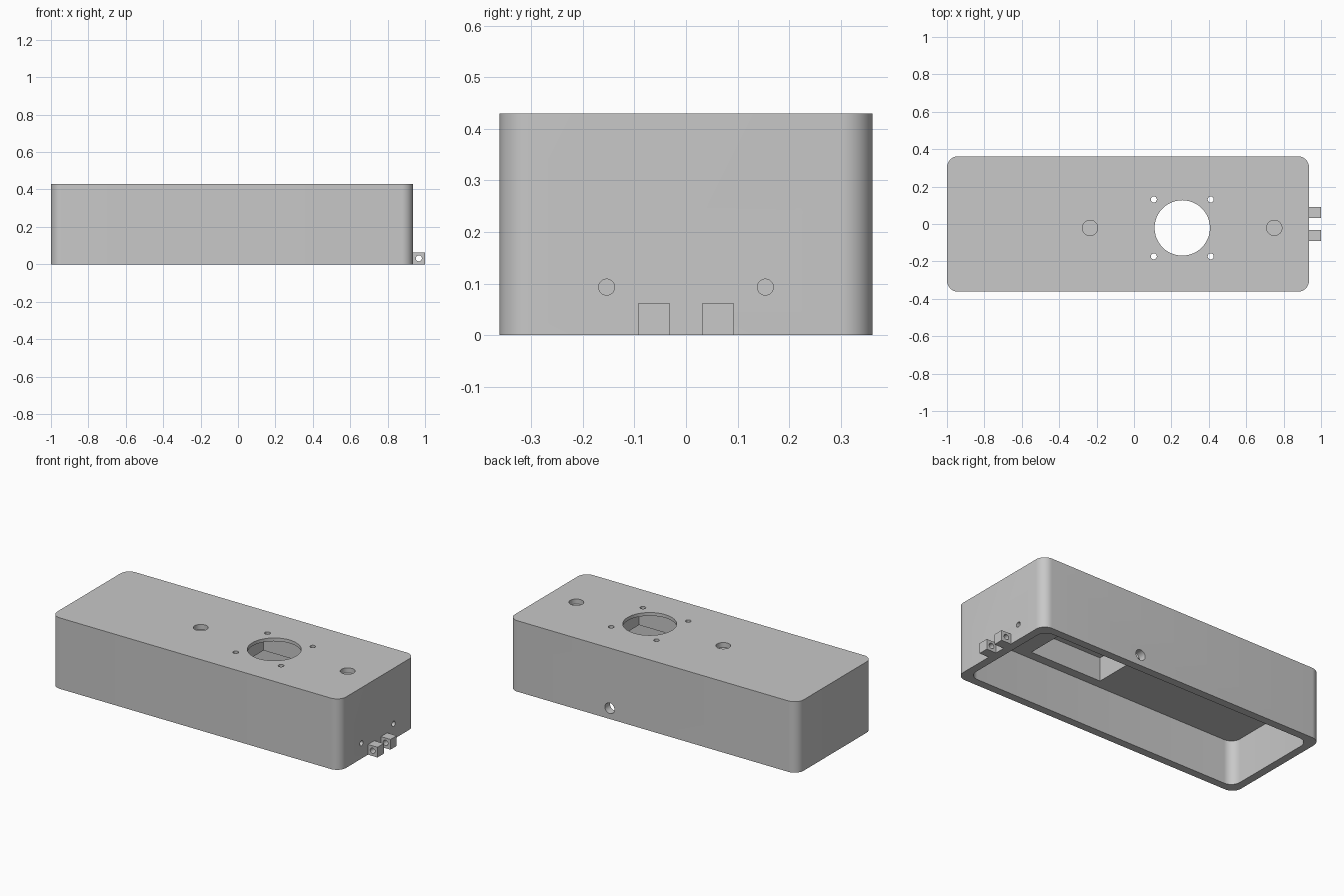
import bpy
import bmesh
from math import cos, sin, pi
from mathutils import Matrix, Vector

old = bpy.data.objects.get("Cube")
if old:
    bpy.data.objects.remove(old, do_unlink=True)

grey = bpy.data.materials.new("plain grey")
grey.use_nodes = True
colour = (0.58, 0.58, 0.58, 1)
grey.diffuse_color = colour
grey.node_tree.nodes["Principled BSDF"].inputs["Base Color"].default_value = colour


def make_object(name, bm):
    bmesh.ops.recalc_face_normals(bm, faces=bm.faces)
    mesh = bpy.data.meshes.new(name)
    bm.to_mesh(mesh)
    bm.free()
    mesh.materials.append(grey)
    obj = bpy.data.objects.new(name, mesh)
    bpy.context.collection.objects.link(obj)
    return obj


def block(name, low, high, radius=0.0, steps=10):
    """Box between two corners, with optional rounded upright edges."""
    bm = bmesh.new()
    ring = []
    for i, (sx, sy) in enumerate([(1, 1), (-1, 1), (-1, -1), (1, -1)]):
        cx = (high[0] if sx > 0 else low[0]) - sx * radius
        cy = (high[1] if sy > 0 else low[1]) - sy * radius
        for k in range(steps + 1 if radius else 1):
            a = (i + k / steps) * pi / 2
            ring.append(bm.verts.new((cx + radius * cos(a), cy + radius * sin(a), low[2])))
    base = bm.faces.new(ring)
    out = bmesh.ops.extrude_face_region(bm, geom=[base], use_keep_orig=True)
    top = [v for v in out["geom"] if isinstance(v, bmesh.types.BMVert)]
    bmesh.ops.translate(bm, verts=top, vec=(0, 0, high[2] - low[2]))
    return make_object(name, bm)


def drill(centre, radius, depth, axis="Z"):
    """Round cutter centred on a point and running along an axis."""
    bm = bmesh.new()
    turn = Vector((0, 0, 1)).rotation_difference(
        Vector([float(axis == a) for a in "XYZ"])).to_matrix().to_4x4()
    bmesh.ops.create_cone(bm, cap_ends=True, segments=48, radius1=radius, radius2=radius,
                          depth=depth, matrix=Matrix.Translation(centre) @ turn)
    return make_object("drill_cutter", bm)


def carve(target, cutters):
    bpy.context.view_layer.objects.active = target
    for cutter in cutters:
        cutter.hide_render = True
        mod = target.modifiers.new("cut", "BOOLEAN")
        mod.operation = "DIFFERENCE"
        mod.solver = "EXACT"
        mod.object = cutter
        bpy.ops.object.modifier_apply(modifier=mod.name)
        bpy.data.objects.remove(cutter, do_unlink=True)


def smooth(obj):
    bpy.ops.object.select_all(action="DESELECT")
    obj.select_set(True)
    bpy.context.view_layer.objects.active = obj
    bpy.ops.object.shade_smooth_by_angle(angle=pi / 6)


# Housing dimensions
LEFT, RIGHT, HALF_Y, TOP = -1.0, 0.936, 0.362, 0.43
WALL, CEILING = 0.048, 0.268
FAN_X, FAN_Y = 0.258, -0.021

housing = block("housing", (LEFT, -HALF_Y, 0), (RIGHT, HALF_Y, TOP), 0.06)

# Open underside and the square recess above it
cutters = [
    block("cavity_cutter", (LEFT + WALL, WALL - HALF_Y, -0.1),
          (RIGHT - WALL, HALF_Y - WALL, CEILING), 0.06),
    block("recess_cutter", (FAN_X - 0.239, FAN_Y - 0.239, CEILING - 0.1),
          (FAN_X + 0.239, FAN_Y + 0.239, 0.41)),
]

# Large round opening with four screw holes
cutters.append(drill((FAN_X, FAN_Y, TOP), 0.148, 0.2))
for sx in (-1, 1):
    for sy in (-1, 1):
        cutters.append(drill((FAN_X + sx * 0.152, FAN_Y + sy * 0.152, TOP), 0.016, 0.2))

# Two shallow sockets in the top
for x in (-0.235, 0.75):
    cutters.append(drill((x, FAN_Y, TOP), 0.041, 0.06))

# Cable hole in the back, and two small holes in the end wall
cutters.append(drill((FAN_X, HALF_Y, 0.065), 0.032, 0.2, "Y"))
for y in (-0.154, 0.154):
    cutters.append(drill((RIGHT, y, 0.093), 0.0155, 0.2, "X"))

carve(housing, cutters)
smooth(housing)

# Pair of hinge lugs, drilled across
for name, y in (("front_hinge_lug", -0.062), ("back_hinge_lug", 0.062)):
    lug = block(name, (RIGHT - 0.01, y - 0.03, 0), (1.0, y + 0.03, 0.062))
    carve(lug, [drill((0.967, y, 0.032), 0.016, 0.2, "Y")])
    smooth(lug)
